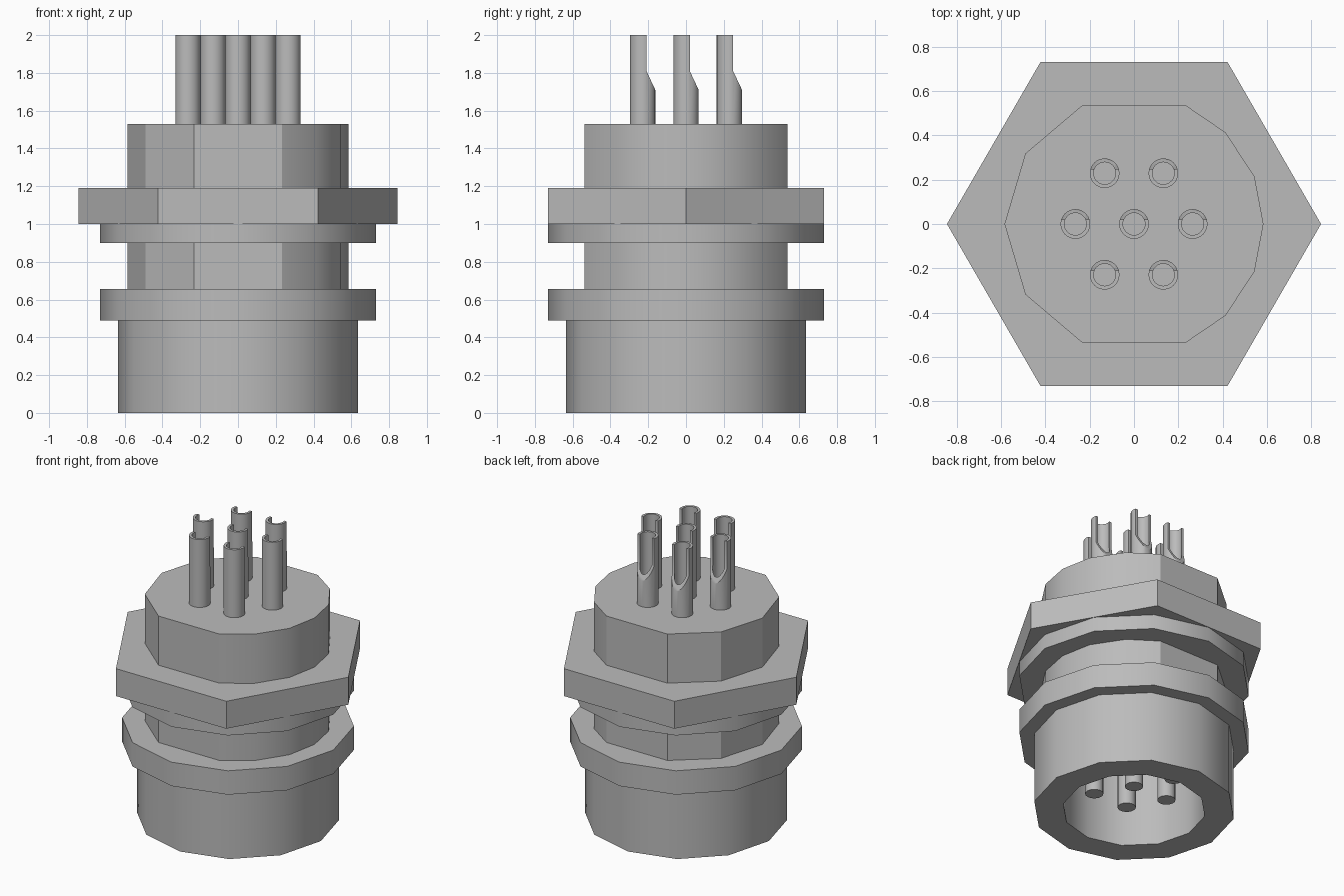
import bpy, bmesh
from math import radians, cos, sin, pi

if "Cube" in bpy.data.objects:
    bpy.data.objects.remove(bpy.data.objects["Cube"])

grey = bpy.data.materials.new("plain grey")
grey.use_nodes = True
grey.diffuse_color = (0.5, 0.5, 0.5, 1)
grey.node_tree.nodes["Principled BSDF"].inputs["Base Color"].default_value = (0.5, 0.5, 0.5, 1)


def finish(name, bm, angle=30.5):
    bmesh.ops.recalc_face_normals(bm, faces=bm.faces)
    mesh = bpy.data.meshes.new(name)
    bm.to_mesh(mesh)
    bm.free()
    mesh.materials.append(grey)
    ob = bpy.data.objects.new(name, mesh)
    bpy.context.collection.objects.link(ob)
    bpy.ops.object.select_all(action='DESELECT')
    ob.select_set(True)
    bpy.context.view_layer.objects.active = ob
    bpy.ops.object.shade_smooth_by_angle(angle=radians(angle))
    return ob


def circle(r, angles):
    return [(r * cos(radians(a)), r * sin(radians(a))) for a in angles]


def loft(name, rings, closed=False):
    """Skin a list of (outline, z) rings, capped at the ends or closed in a loop."""
    bm = bmesh.new()
    loops = [[bm.verts.new((x, y, z)) for x, y in pts] for pts, z in rings]
    pairs = list(zip(loops, loops[1:]))
    if closed:
        pairs.append((loops[-1], loops[0]))
    else:
        bm.faces.new(loops[0])
        bm.faces.new(loops[-1])
    for a, b in pairs:
        for i in range(len(a)):
            j = (i + 1) % len(a)
            bm.faces.new((a[i], a[j], b[j], b[i]))
    return finish(name, bm)


# Outlines: regular twelve-sided rings, and the uneven threaded neck
even = range(0, 360, 30)
neck = circle(0.585, (0, 21.5, 45, 66.5, 113.5, 147, 180, 213, 246.5, 293.5, 315, 338.5))
bore = circle(0.45, even)
collar = circle(0.635, even)
rim = circle(0.73, even)
hexagon = [(r * cos(radians(a)), r * sin(radians(a)))
           for a, r in zip(even, [0.845, 0.845 * cos(pi / 6)] * 6)]

# Body with open socket below, flange and neck
loft("body", [(bore, 0.6), (bore, 0), (collar, 0), (collar, 0.49), (rim, 0.49),
              (rim, 0.655), (neck, 0.655), (neck, 1.53)])

# Washer and hexagonal nut around the neck
for name, outline, low, high in (("washer", rim, 0.9, 1.0), ("hex_nut", hexagon, 1.0, 1.19)):
    loft(name, [(neck, low), (outline, low), (outline, high), (neck, high)], closed=True)


def solder_cup(name, x, y):
    """Hollow cup with its back side cut away."""
    outer = circle(0.067, range(0, 360, 15))
    inner = circle(0.05, range(0, 360, 15))

    def at(pts):
        return [(x + px, y + py) for px, py in pts]
    cup = loft(name, [(at(outer), 1.53), (at(outer), 2), (at(inner), 2), (at(inner), 1.62)])
    # Cutter: wedge profile in the y-z plane, swept across x
    bm = bmesh.new()
    profile = ((0.02, 2.1), (0.02, 1.81), (0.067, 1.71), (0.1, 1.64), (0.1, 2.1))
    sides = [[bm.verts.new((x + dx, y + py, z)) for py, z in profile] for dx in (-0.1, 0.1)]
    for s in sides:
        bm.faces.new(s)
    for i in range(len(profile)):
        j = (i + 1) % len(profile)
        bm.faces.new((sides[0][i], sides[0][j], sides[1][j], sides[1][i]))
    cutter = finish(name + "_cutter", bm)
    mod = cup.modifiers.new("notch", 'BOOLEAN')
    mod.operation = 'DIFFERENCE'
    mod.solver = 'EXACT'
    mod.object = cutter
    bpy.context.view_layer.objects.active = cup
    bpy.ops.object.modifier_apply(modifier=mod.name)
    bpy.data.objects.remove(cutter)
    bpy.ops.object.select_all(action='DESELECT')
    cup.select_set(True)
    bpy.ops.object.shade_smooth_by_angle(angle=radians(30))


# Seven contacts: one in the middle, six around it
spots = [(0, 0)] + circle(0.265, range(0, 360, 60))
for n, (x, y) in enumerate(spots, 1):
    solder_cup(f"solder_cup_{n}", x, y)
    pin = [(x + px, y + py) for px, py in circle(0.057, range(0, 360, 20))]
    loft(f"contact_pin_{n}", [(pin, 0.17), (pin, 0.6)])
